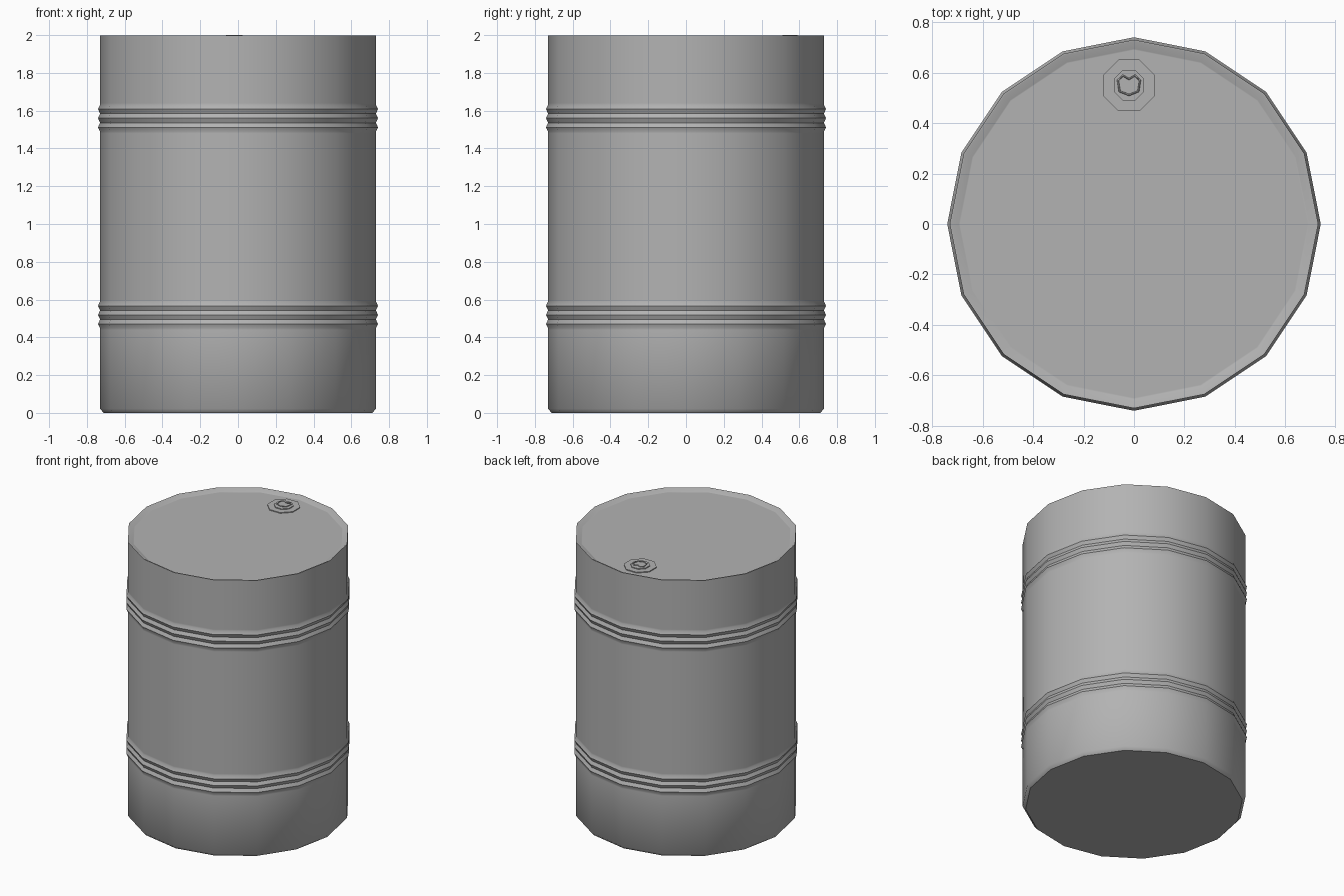
import bpy, math

if "Cube" in bpy.data.objects:
    bpy.data.objects.remove(bpy.data.objects["Cube"])

# Dark grey painted steel
steel = bpy.data.materials.new("dark_steel")
steel.diffuse_color = (0.45, 0.45, 0.45, 1)
steel.use_nodes = True
steel.node_tree.nodes["Principled BSDF"].inputs["Base Color"].default_value = steel.diffuse_color


def lathe(name, profile, sides, centre=(0, 0), phase=0.0):
    """Revolve an (r, z) profile and cap both ends."""
    verts, faces = [], []
    for r, z in profile:
        for i in range(sides):
            a = phase + math.tau * i / sides
            verts.append((centre[0] + r * math.cos(a), centre[1] + r * math.sin(a), z))
    for k in range(len(profile) - 1):
        for i in range(sides):
            j = (i + 1) % sides
            a, b = k * sides, (k + 1) * sides
            faces.append((a + i, a + j, b + j, b + i))
    faces.append(tuple(reversed(range(sides))))
    faces.append(tuple(range(len(verts) - sides, len(verts))))
    mesh = bpy.data.meshes.new(name)
    mesh.from_pydata(verts, [], faces)
    mesh.materials.append(steel)
    obj = bpy.data.objects.new(name, mesh)
    bpy.context.collection.objects.link(obj)
    bpy.ops.object.select_all(action='DESELECT')
    obj.select_set(True)
    bpy.context.view_layer.objects.active = obj
    bpy.ops.object.shade_smooth_by_angle(angle=math.radians(43.5))
    return obj


R, RIDGE = 0.731, 0.741


def ridges(z):
    """Three pressed hoops around height z, with a support loop each side."""
    pts = [(R, z - 0.08), (R, z - 0.07)]
    for k in (-1, 0, 1):
        c = z + 0.048 * k
        pts.append((RIDGE, c))
        if k < 1:
            pts.append((R - 0.001, c + 0.024))
    return pts + [(R, z + 0.07), (R, z + 0.08)]


# Drum body: bottom chamfer, two hoop groups, rim and recessed lid
profile = [(0.711, 0), (R, 0.022)] + ridges(0.519) + ridges(1.56)
profile += [(R, 1.997), (0.724, 1.997), (0.695, 1.979), (0.69, 1.979)]
lathe("drum_body", profile, 16)

# Filler cap on the lid: stepped octagon
cx, cy = -0.02, 0.55
lathe("filler_cap", [(0.11, 1.97), (0.11, 1.985), (0.065, 1.985),
                     (0.065, 1.991)], 8, (cx, cy), math.pi / 8)

# Pull ring: thin notched loop lying on the cap
half = [(0, 0.025), (0.024, 0.039), (0.044, 0.02), (0.037, -0.024), (0, -0.038)]
loop = half + [(-x, y) for x, y in reversed(half[1:-1])]
curve = bpy.data.curves.new("pull_ring", 'CURVE')
curve.dimensions = '3D'
curve.bevel_depth = 0.004
curve.bevel_resolution = 0
curve.materials.append(steel)
spline = curve.splines.new('POLY')
spline.points.add(len(loop) - 1)
for p, (x, y) in zip(spline.points, loop):
    p.co = (cx + x, cy + y, 1.996, 1)
spline.use_cyclic_u = True
bpy.context.collection.objects.link(bpy.data.objects.new("pull_ring", curve))
